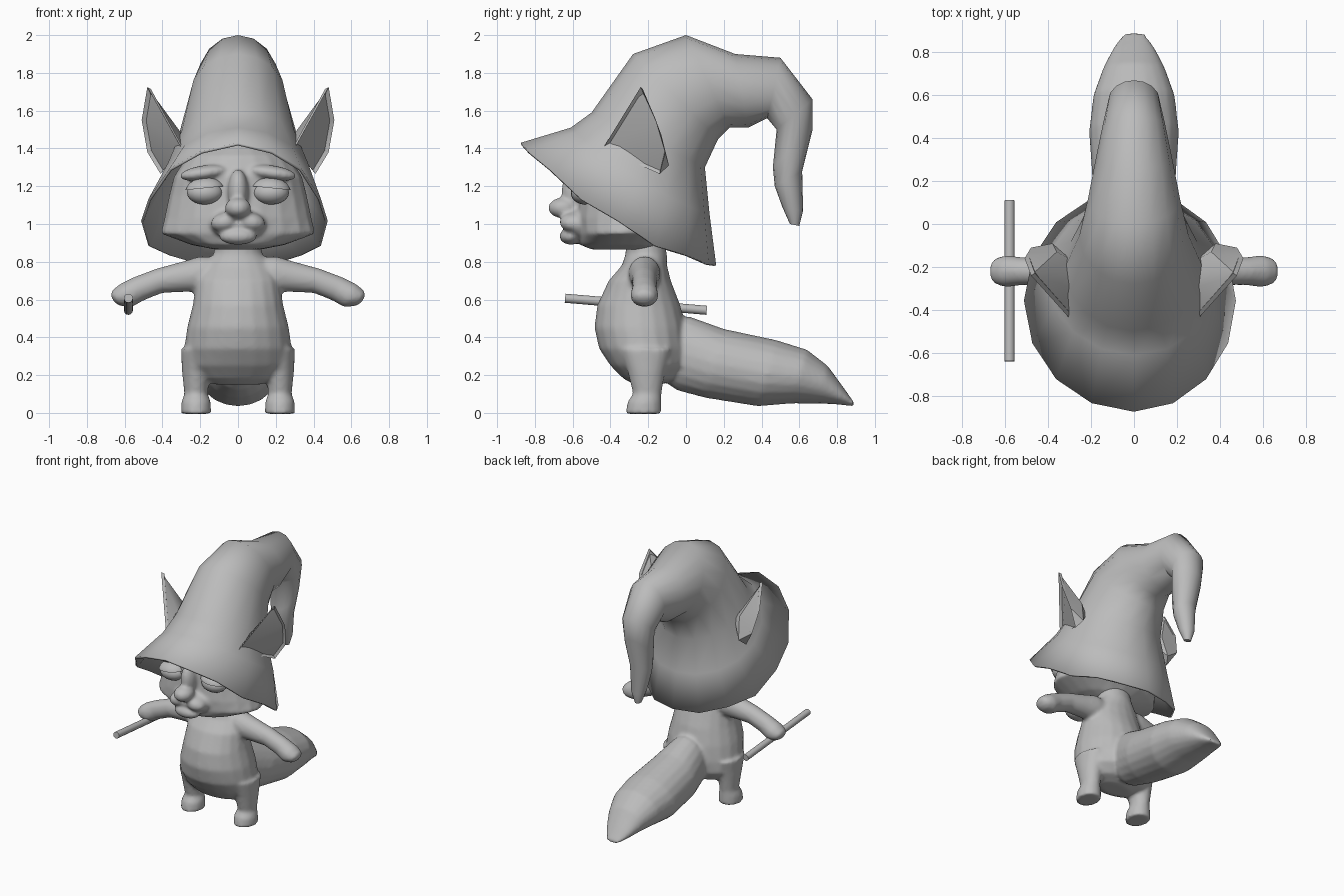
import bpy, bmesh
from math import sin, cos, pi, radians
from mathutils import Matrix, Vector

cube = bpy.data.objects.get("Cube")
if cube:
    bpy.data.objects.remove(cube)

grey = bpy.data.materials.new("plain_grey")
grey.use_nodes = True
grey.diffuse_color = (0.5, 0.5, 0.5, 1)
grey.node_tree.nodes["Principled BSDF"].inputs["Base Color"].default_value = (0.5, 0.5, 0.5, 1)


def loft(bm, sections, n=20, centre=0, side=1, sideways=False, sag=(), open_start=False):
    """Skin oval rings; each row is one end (u, z), the other end (u, z), half width."""
    rings = []
    for i, (u1, z1, u2, z2, w) in enumerate(sections):
        ring = []
        for k in range(n):
            a = 2 * pi * k / n
            c, s = cos(a), sin(a)
            u = (u1 + u2) / 2 + (u1 - u2) / 2 * c
            z = (z1 + z2) / 2 + (z1 - z2) / 2 * c
            if i < len(sag):
                z -= sag[i] * s * s
            across = centre + w * s
            co = (side * u, across, z) if sideways else (side * across, u, z)
            ring.append(bm.verts.new(co))
        rings.append(ring)
    for r, q in zip(rings, rings[1:]):
        for k in range(n):
            bm.faces.new((r[k], r[(k + 1) % n], q[(k + 1) % n], q[k]))
    bm.faces.new(rings[-1])
    if not open_start:
        bm.faces.new(rings[0])
    return rings


def blob(bm, centre, radii, roll=0):
    """Ellipsoid, rolled about the front axis."""
    m = (Matrix.Translation(centre) @ Matrix.Rotation(radians(roll), 4, 'Y')
         @ Matrix.Diagonal((*radii, 1)))
    bmesh.ops.create_uvsphere(bm, u_segments=20, v_segments=12, radius=1, matrix=m)


def finish(bm, name, angle=40, fuse=0, mirror=False):
    bmesh.ops.recalc_face_normals(bm, faces=bm.faces)
    mesh = bpy.data.meshes.new(name)
    bm.to_mesh(mesh)
    bm.free()
    ob = bpy.data.objects.new(name, mesh)
    bpy.context.collection.objects.link(ob)
    mesh.materials.append(grey)
    if mirror:
        ob.modifiers.new("mirror", 'MIRROR')
    if fuse:
        re = ob.modifiers.new("fuse", 'REMESH')
        re.mode = 'VOXEL'
        re.voxel_size = fuse
        re.use_smooth_shade = True
        sm = ob.modifiers.new("soften", 'SMOOTH')
        sm.iterations = 5
    bpy.ops.object.select_all(action='DESELECT')
    ob.select_set(True)
    bpy.context.view_layer.objects.active = ob
    bpy.ops.object.shade_smooth_by_angle(angle=radians(angle))
    return ob


# Body with legs, arms and tail, fused into one skin
bm = bmesh.new()
loft(bm, [(-.32, .92, -.12, .92, .12), (-.32, .84, -.1, .84, .13), (-.34, .78, -.1, .78, .18),
          (-.41, .7, -.08, .7, .22), (-.47, .57, -.03, .57, .24), (-.485, .45, 0, .45, .27),
          (-.46, .34, .01, .34, .285), (-.4, .25, 0, .25, .28), (-.33, .18, -.06, .18, .22),
          (-.27, .15, -.13, .15, .12)])
for side in (1, -1):
    # leg and foot
    loft(bm, [(-.35, .34, -.08, .34, .08), (-.31, .22, -.11, .22, .075), (-.28, .1, -.13, .1, .062),
              (-.31, .06, -.13, .06, .078), (-.32, -.005, -.13, -.005, .08)],
         centre=.222, side=side)
    # arm and hand
    loft(bm, [(.08, .82, .08, .66, .08), (.2, .83, .19, .64, .085), (.3, .8, .28, .64, .075),
              (.43, .765, .4, .635, .065), (.55, .72, .5, .595, .065), (.63, .68, .56, .56, .075),
              (.67, .645, .62, .565, .06), (.675, .62, .65, .58, .03)],
         centre=-.22, side=side, sideways=True)
# tail
loft(bm, [(-.1, .5, -.16, .2, .13), (.02, .51, -.05, .12, .15), (.2, .445, .1, .08, .19),
          (.48, .385, .38, .035, .21), (.64, .335, .56, .05, .19), (.75, .25, .7, .05, .145),
          (.83, .14, .8, .045, .1), (.89, .055, .89, .035, .05)])
finish(bm, "body", fuse=.013)

# Head with muzzle, nose and brows
bm = bmesh.new()
loft(bm, [(-.5, .865, -.16, .865, .12), (-.56, .89, -.14, .89, .25), (-.57, .95, -.08, .95, .41),
          (-.58, 1.03, -.03, 1.03, .39), (-.57, 1.15, 0, 1.15, .365), (-.57, 1.25, 0, 1.25, .34),
          (-.52, 1.36, -.02, 1.36, .27), (-.4, 1.45, -.08, 1.45, .14)])
blob(bm, (0, -.56, 1), (.15, .09, .085))
blob(bm, (0, -.61, .935), (.1, .06, .045))
blob(bm, (0, -.65, 1.085), (.07, .08, .055))
blob(bm, (0, -.58, 1.17), (.055, .08, .12))
for side in (1, -1):
    blob(bm, (side * .07, -.6, 1.01), (.075, .07, .05), side * 12)
    blob(bm, (side * .18, -.52, 1.27), (.13, .075, .04), side * 8)
finish(bm, "head", fuse=.012)

# Eyes with heavy upper lids
bm = bmesh.new()
blob(bm, (.175, -.535, 1.165), (.095, .075, .062))
finish(bm, "eyes", mirror=True)
bm = bmesh.new()
blob(bm, (.175, -.535, 1.175), (.105, .088, .072), 6)
bmesh.ops.bisect_plane(bm, geom=bm.verts[:] + bm.edges[:] + bm.faces[:], plane_co=(.175, -.535, 1.19),
                       plane_no=(.1, 0, 1), clear_inner=True)
finish(bm, "eyelids", mirror=True)

# Drooping hat, open at the brim
bm = bmesh.new()
rings = loft(bm, [(-.875, 1.43, .16, .78, .475), (-.61, 1.51, .125, 1.05, .4), (-.5, 1.59, .1, 1.3, .32),
                  (-.28, 1.9, .17, 1.45, .255), (0, 2, .23, 1.51, .215), (.26, 1.9, .33, 1.51, .18),
                  (.5, 1.88, .43, 1.56, .145), (.67, 1.66, .48, 1.5, .12), (.67, 1.5, .46, 1.3, .1),
                  (.615, 1.28, .47, 1.2, .08), (.62, 1.07, .51, 1.09, .055), (.6, .99, .55, 1, .025)],
             n=16, sag=(.1, .05), open_start=True)
for i, v in enumerate(rings[0]):  # uneven, ragged brim
    v.co.z += .012 * (-1) ** i * abs(sin(2 * pi * i / 16))
    if v.co.x < 0:
        v.co.x *= 1.08
hat = finish(bm, "hat", angle=50)
shell = hat.modifiers.new("thickness", 'SOLIDIFY')
shell.thickness = .015
shell.offset = -1

# Pointed ears: a folded leaf with a hollow outer side
bm = bmesh.new()
for p in [(.3, -.44, 1.4), (.48, -.24, 1.725), (.41, -.14, 1.265), (.48, -.11, 1.38), (.51, -.16, 1.55),
          (.38, -.09, 1.31), (.27, -.3, 1.44), (.29, -.17, 1.42), (.36, -.13, 1.47)]:
    bm.verts.new(p)
bmesh.ops.convex_hull(bm, input=bm.verts[:])
face_dir = Vector((.7, -.7, 0))
bm.normal_update()
front = [f for f in bm.faces if f.normal.dot(face_dir) > .75]
if front:
    bmesh.ops.inset_region(bm, faces=front, thickness=.012, depth=-.02)
finish(bm, "ears", angle=35, mirror=True)

# Flute-like stick held in the right hand
bm = bmesh.new()
a, b = Vector((-.58, -.64, .607)), Vector((-.58, .11, .543))
turn = (b - a).to_track_quat('Z', 'Y').to_matrix().to_4x4()
bmesh.ops.create_cone(bm, cap_ends=True, segments=12, radius1=.024, radius2=.024,
                      depth=(b - a).length, matrix=Matrix.Translation((a + b) / 2) @ turn)
finish(bm, "stick")
